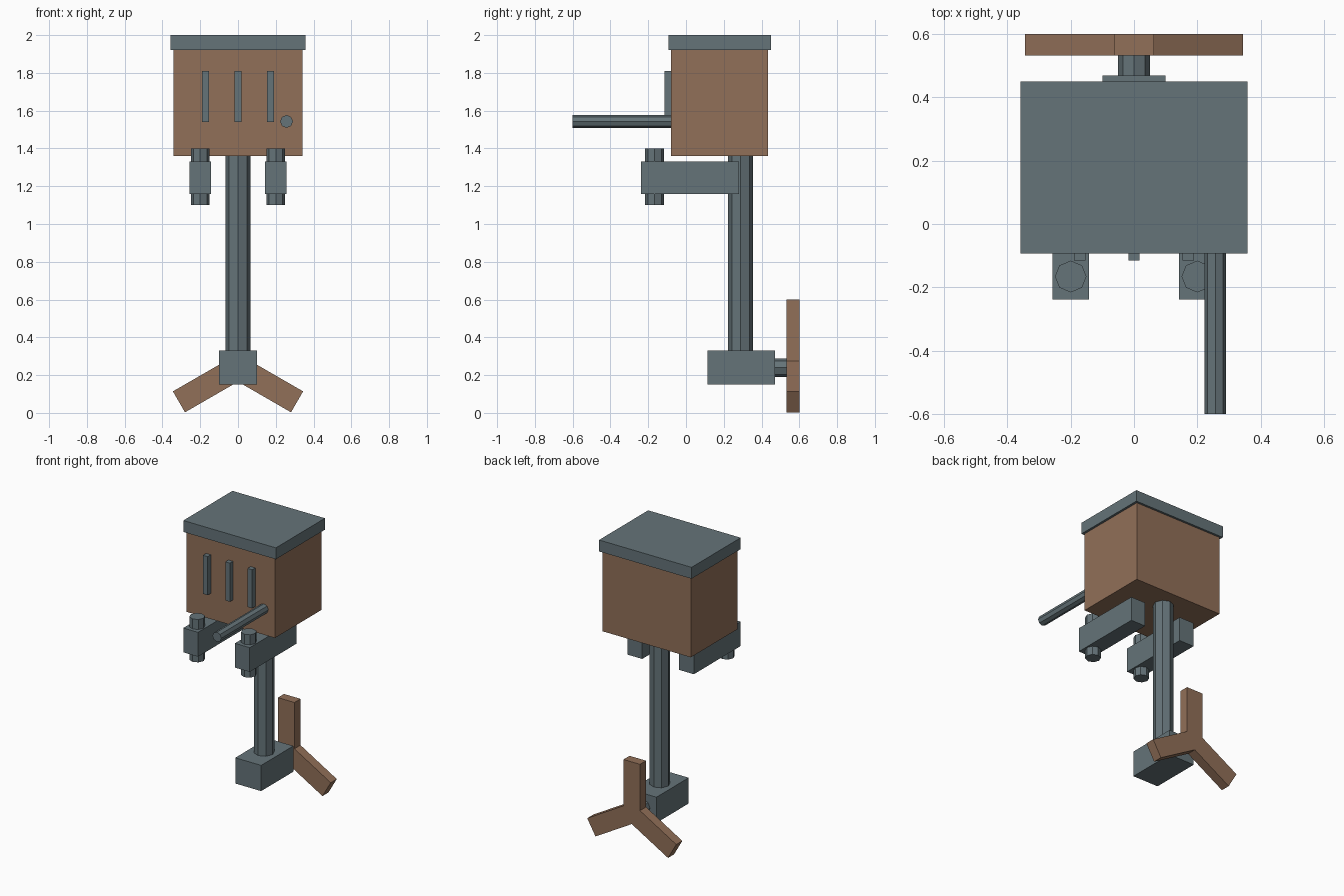
import bpy
import bmesh
from math import sin, cos, radians, pi
from mathutils import Matrix, Vector

default = bpy.data.objects.get("Cube")
if default:
    bpy.data.objects.remove(default, do_unlink=True)


def make_material(name, colour):
    mat = bpy.data.materials.new(name)
    mat.use_nodes = True
    mat.diffuse_color = colour
    mat.node_tree.nodes["Principled BSDF"].inputs["Base Color"].default_value = colour
    return mat


WOOD = make_material("brown wood", (0.285, 0.16, 0.098, 1))
METAL = make_material("slate grey metal", (0.13, 0.173, 0.19, 1))


def finish(name, bm, mat):
    bmesh.ops.recalc_face_normals(bm, faces=bm.faces)
    mesh = bpy.data.meshes.new(name)
    bm.to_mesh(mesh)
    bm.free()
    mesh.materials.append(mat)
    obj = bpy.data.objects.new(name, mesh)
    bpy.context.collection.objects.link(obj)
    return obj


def box(name, low, high, mat):
    """Box between two opposite corners."""
    low, high = Vector(low), Vector(high)
    bm = bmesh.new()
    bmesh.ops.create_cube(bm, size=1)
    bmesh.ops.scale(bm, vec=high - low, verts=bm.verts)
    bmesh.ops.translate(bm, vec=(low + high) / 2, verts=bm.verts)
    return finish(name, bm, mat)


def rod(name, start, end, radius, mat):
    """Eight-sided bar running between two points."""
    start, end = Vector(start), Vector(end)
    axis = end - start
    turn = Matrix.Rotation(pi / 2, 4, "X") if abs(axis.y) > abs(axis.z) else Matrix()
    bm = bmesh.new()
    bmesh.ops.create_cone(bm, cap_ends=True, segments=8, radius1=radius,
                          radius2=radius, depth=axis.length,
                          matrix=Matrix.Translation((start + end) / 2) @ turn)
    return finish(name, bm, mat)


# Head box with overhanging lid
box("head_box", (-0.342, -0.08, 1.36), (0.342, 0.435, 1.92), WOOD)
box("lid", (-0.358, -0.093, 1.92), (0.358, 0.45, 2.0), METAL)

# Raised slats and long rod on the front face
for name, x in (("right_slat", -0.172), ("middle_slat", 0), ("left_slat", 0.172)):
    box(name, (x - 0.018, -0.115, 1.54), (x + 0.018, -0.075, 1.81), METAL)
rod("front_rod", (0.257, -0.6, 1.543), (0.257, -0.07, 1.543), 0.034, METAL)

# Arms below the head, each with an upright peg
for side, x in (("right", -0.2), ("left", 0.2)):
    box(side + "_arm", (x - 0.057, -0.238, 1.16), (x + 0.057, 0.28, 1.33), METAL)
    rod(side + "_peg", (x, -0.166, 1.1), (x, -0.166, 1.4), 0.05, METAL)

# Post, foot block and rear shaft
rod("post", (0, 0.289, 0.32), (0, 0.289, 1.37), 0.066, METAL)
box("foot_block", (-0.1, 0.113, 0.15), (0.1, 0.47, 0.33), METAL)
rod("rear_shaft", (0, 0.46, 0.239), (0, 0.54, 0.239), 0.05, METAL)

# Three-bladed propeller: blade tips joined at shared inner corners
HUB_Z, LENGTH, HALF = 0.239, 0.361, 0.064
bm = bmesh.new()
outline = []
for blade in range(3):
    a = radians(90 + 120 * blade)
    along = Vector((cos(a), 0, sin(a)))
    across = Vector((-sin(a), 0, cos(a)))
    inner = a + radians(60)
    crotch = Vector((cos(inner), 0, sin(inner))) * HALF / sin(radians(60))
    outline += [along * LENGTH - across * HALF, along * LENGTH + across * HALF, crotch]
verts = [bm.verts.new(p + Vector((0, 0.533, HUB_Z))) for p in outline]
# Hub triangle plus one quad per blade
faces = [bm.faces.new((verts[2], verts[5], verts[8]))]
for i in range(3):
    faces.append(bm.faces.new((verts[3 * i - 1], verts[3 * i],
                               verts[3 * i + 1], verts[3 * i + 2])))
extruded = bmesh.ops.extrude_face_region(bm, geom=faces, use_keep_orig=True)
moved = [g for g in extruded["geom"] if isinstance(g, bmesh.types.BMVert)]
bmesh.ops.translate(bm, vec=(0, 0.067, 0), verts=moved)
finish("propeller", bm, WOOD)
